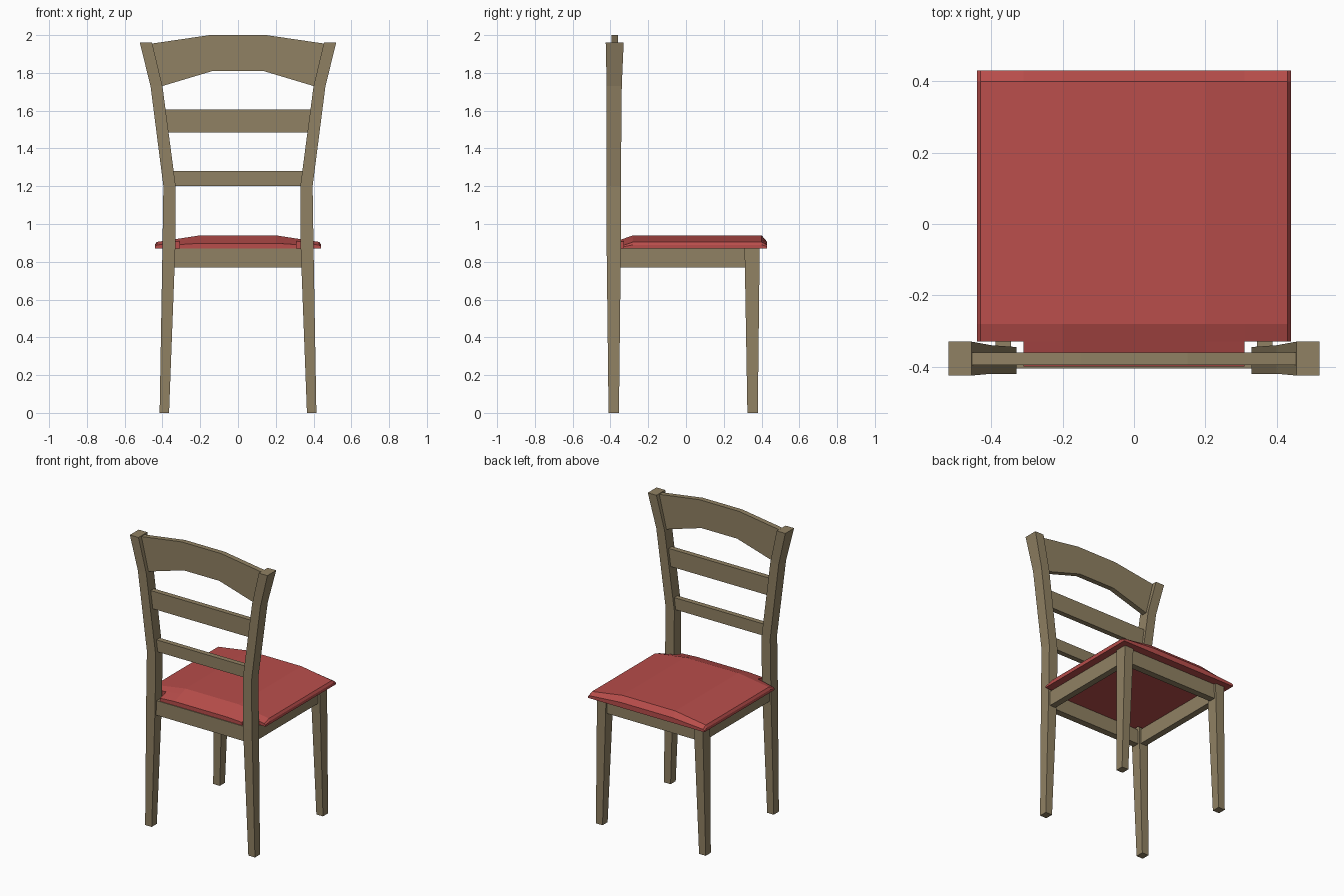
import bpy, bmesh

if "Cube" in bpy.data.objects:
    bpy.data.objects.remove(bpy.data.objects["Cube"])


def material(name, rgb):
    m = bpy.data.materials.new(name)
    m.diffuse_color = (*rgb, 1)
    m.use_nodes = True
    m.node_tree.nodes["Principled BSDF"].inputs["Base Color"].default_value = m.diffuse_color
    return m


wood = material("wood", (0.28, 0.22, 0.125))
fabric = material("red_fabric", (0.48, 0.075, 0.07))


def finish(name, bm, mat, mirror=False):
    bmesh.ops.recalc_face_normals(bm, faces=bm.faces)
    me = bpy.data.meshes.new(name)
    bm.to_mesh(me)
    bm.free()
    me.materials.append(mat)
    ob = bpy.data.objects.new(name, me)
    bpy.context.collection.objects.link(ob)
    if mirror:
        ob.modifiers.new("mirror", 'MIRROR')
    return ob


def loft(name, sections):
    """Mirrored post through rectangles (z, x0, x1, y0, y1)."""
    bm = bmesh.new()
    rings = [[bm.verts.new(p) for p in
              ((x0, y0, z), (x1, y0, z), (x1, y1, z), (x0, y1, z))]
             for z, x0, x1, y0, y1 in sections]
    for a, b in zip(rings, rings[1:]):
        for i in range(4):
            j = (i + 1) % 4
            bm.faces.new((a[i], a[j], b[j], b[i]))
    bm.faces.new(rings[0])
    bm.faces.new(rings[-1])
    finish(name, bm, wood, mirror=True)


def board(name, outline, y0, y1, mirror=False):
    """Flat board: (x, z) outline extruded from y0 to y1."""
    bm = bmesh.new()
    a = [bm.verts.new((x, y0, z)) for x, z in outline]
    b = [bm.verts.new((x, y1, z)) for x, z in outline]
    n = len(outline)
    for i in range(n):
        j = (i + 1) % n
        bm.faces.new((a[i], a[j], b[j], b[i]))
    bm.faces.new(a)
    bm.faces.new(b)
    finish(name, bm, wood, mirror)


def symmetric(half):
    return half + [(-x, z) for x, z in reversed(half)]


# Legs and flared back posts
loft("back_post", [
    (0.00, 0.365, 0.415, -0.41, -0.355),
    (0.87, 0.332, 0.40, -0.42, -0.345),
    (1.20, 0.330, 0.395, -0.42, -0.345),
    (1.73, 0.400, 0.463, -0.42, -0.34),
    (1.96, 0.455, 0.52, -0.425, -0.33)])
loft("front_leg", [
    (0.00, 0.365, 0.415, 0.325, 0.38),
    (0.87, 0.332, 0.40, 0.31, 0.39)])

# Back slats and arched crest rail
board("lower_slat", symmetric([(0.335, 1.20), (0.345, 1.28)]), -0.395, -0.36)
board("middle_slat", symmetric([(0.37, 1.485), (0.385, 1.605)]), -0.395, -0.36)
board("crest_rail", symmetric([(0.135, 1.81), (0.402, 1.73),
                               (0.457, 1.955), (0.15, 2.0)]), -0.395, -0.36)

# Aprons under the seat
front = symmetric([(0.34, 0.77), (0.34, 0.87)])
board("back_apron", front, -0.405, -0.36)
board("front_apron", front, 0.33, 0.375)
board("side_apron", [(0.345, 0.77), (0.388, 0.77), (0.388, 0.87), (0.345, 0.87)],
      -0.35, 0.32, mirror=True)

# Domed seat cushion with a tongue between the back posts
base = 0.87
half = [(0.2, 0.94), (0.31, 0.923), (0.43, 0.905), (0.44, 0.89)]
cols = [(-x, z) for x, z in reversed(half)] + half
rows = [(-0.40, 0.4), (-0.33, 0.75), (-0.28, 1), (0.40, 1), (0.43, 0.5)]
bm = bmesh.new()
grid = {}
for j, (y, f) in enumerate(rows):
    for i, (x, z) in enumerate(cols):
        if j == 0 and abs(x) > 0.4:
            continue
        g = 0.5 if j == 1 and abs(x) > 0.4 else f
        grid[i, j] = bm.verts.new((x, y, base + (z - base) * g))
for j in range(len(rows) - 1):
    for i in range(len(cols) - 1):
        quad = [(i, j), (i + 1, j), (i + 1, j + 1), (i, j + 1)]
        if all(q in grid for q in quad):
            bm.faces.new([grid[q] for q in quad])
ext = bmesh.ops.extrude_face_region(bm, geom=bm.faces[:], use_keep_orig=True)
for v in ext["geom"]:
    if isinstance(v, bmesh.types.BMVert):
        v.co.z = base
finish("seat", bm, fabric)
